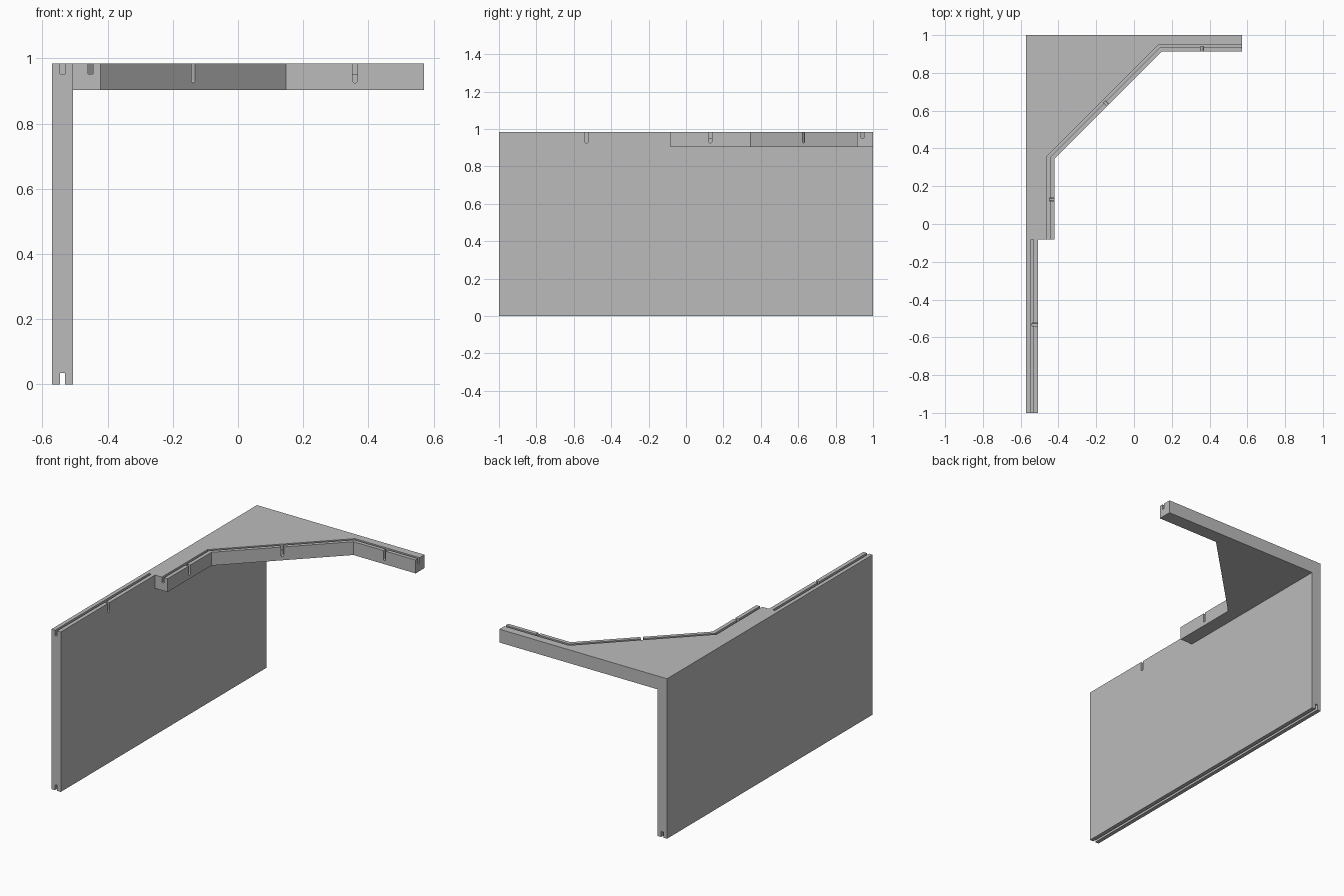
import bpy, bmesh, math
from mathutils import Vector

cube = bpy.data.objects.get("Cube")
if cube:
    bpy.data.objects.remove(cube, do_unlink=True)

grey = bpy.data.materials.new("light grey")
grey.use_nodes = True
colour = (0.5, 0.5, 0.5, 1)
grey.diffuse_color = colour
grey.node_tree.nodes["Principled BSDF"].inputs["Base Color"].default_value = colour

TOP, SLAB_BOTTOM, GROOVE_FLOOR = 0.985, 0.903, 0.952
OUTER, WALL_INNER, RIGHT = -0.571, -0.507, 0.571
SLAB_FRONT = -0.083
GROOVE = 0.015          # groove width
INSET = 0.031           # inner edge to groove centre


def extrude(name, points, direction):
    """Closed solid from a planar outline swept along a direction."""
    bm = bmesh.new()
    face = bm.faces.new([bm.verts.new(p) for p in points])
    swept = bmesh.ops.extrude_face_region(bm, geom=[face])["geom"]
    verts = [v for v in swept if isinstance(v, bmesh.types.BMVert)]
    bmesh.ops.translate(bm, verts=verts, vec=direction)
    bmesh.ops.recalc_face_normals(bm, faces=bm.faces)
    mesh = bpy.data.meshes.new(name)
    bm.to_mesh(mesh)
    bm.free()
    mesh.materials.append(grey)
    obj = bpy.data.objects.new(name, mesh)
    bpy.context.collection.objects.link(obj)
    return obj


def prism(name, outline, z0, z1):
    return extrude(name, [(x, y, z0) for x, y in outline], (0, 0, z1 - z0))


def rect(x0, x1, y0, y1):
    return [(x0, y0), (x1, y0), (x1, y1), (x0, y1)]


def combine(target, tool, operation):
    mod = target.modifiers.new(operation.lower(), "BOOLEAN")
    mod.operation, mod.object, mod.solver = operation, tool, "EXACT"
    bpy.context.view_layer.objects.active = target
    bpy.ops.object.modifier_apply(modifier=mod.name)
    bpy.data.objects.remove(tool, do_unlink=True)


# Inner edge of the slab: short straight, diagonal, short straight
inner = [(-0.422, SLAB_FRONT), (-0.422, 0.344), (0.147, 0.913), (RIGHT, 0.913)]


def inner_offset(d, overrun=0):
    """Slab inner edge moved d towards the outer corner, mitred."""
    miter = d * math.tan(math.pi / 8)
    (x0, y0), (x1, y1), (x2, y2), (x3, y3) = inner
    return [(x0 - d, y0 - overrun), (x1 - d, y1 + miter),
            (x2 - miter, y2 + d), (x3 + overrun, y3 + d)]


# Side wall and corner slab, joined into one panel
panel = prism("corner_panel", rect(OUTER, WALL_INNER, -1, 1), 0, TOP)
slab = prism("slab", inner + [(RIGHT, 1), (OUTER, 1), (OUTER, SLAB_FRONT)],
             SLAB_BOTTOM, TOP)
combine(panel, slab, "UNION")

# Grooves along the wall bottom, the wall top and the slab edge
groove_x = (OUTER + WALL_INNER) / 2
track = rect(groove_x - GROOVE / 2, groove_x + GROOVE / 2, -1.05, 1.05)
combine(panel, prism("bottom_groove", track, -0.05, 0.034), "DIFFERENCE")
track = rect(groove_x - GROOVE / 2, groove_x + GROOVE / 2, -1.05, SLAB_FRONT)
combine(panel, prism("wall_groove", track, GROOVE_FLOOR, 1.05), "DIFFERENCE")
ribbon = (inner_offset(INSET - GROOVE / 2, 0.05)
          + inner_offset(INSET + GROOVE / 2, 0.05)[::-1])
combine(panel, prism("slab_groove", ribbon, GROOVE_FLOOR, 1.05), "DIFFERENCE")


def slot(x, y, angle, depth):
    """Round-bottomed slot from the inner face back to the groove."""
    inward = Vector((math.cos(angle), math.sin(angle), 0))
    side = Vector((-inward.y, inward.x, 0))
    radius, floor = 0.008, 0.925
    profile = [(-radius, 1.05)]
    for i in range(9):
        a = math.pi + math.pi * i / 8
        profile.append((radius * math.cos(a), floor + radius + radius * math.sin(a)))
    profile.append((radius, 1.05))
    start = Vector((x, y, 0)) - inward * 0.02
    points = [start + side * s + Vector((0, 0, z)) for s, z in profile]
    combine(panel, extrude("slot", points, inward * (depth + 0.02)), "DIFFERENCE")


# One slot in the middle of each grooved run
edge = INSET - GROOVE / 2 + 0.002
slot(WALL_INNER, -0.532, math.pi, WALL_INNER - groove_x)
for (ax, ay), (bx, by) in zip(inner, inner[1:]):
    heading = math.atan2(by - ay, bx - ax)
    slot((ax + bx) / 2, (ay + by) / 2, heading + math.pi / 2, edge)
